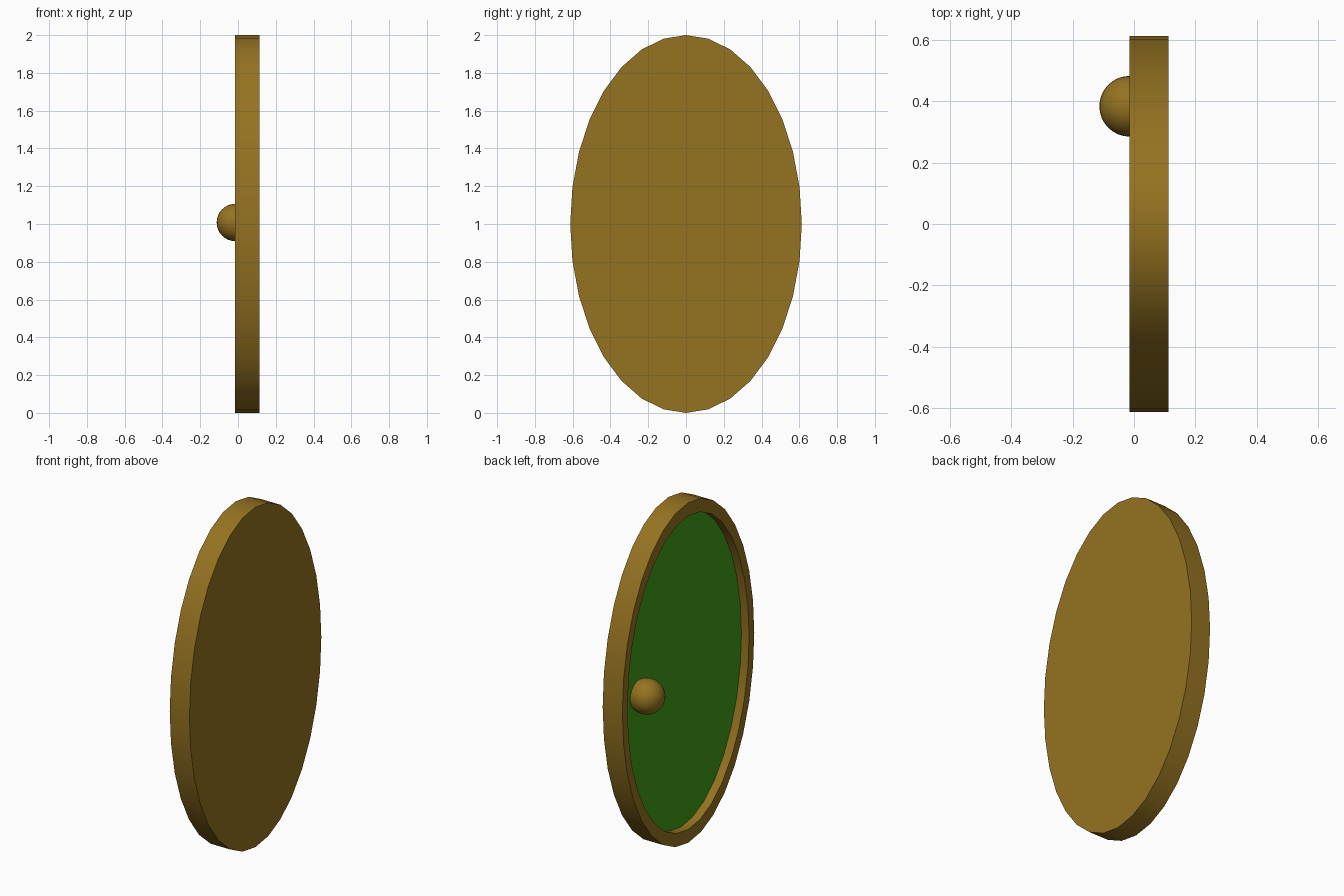
import bpy, bmesh, math

if "Cube" in bpy.data.objects:
    bpy.data.objects.remove(bpy.data.objects["Cube"])

SIDES = 32
RY, RZ, CZ = 0.613, 1.0, 1.0
X_BACK, X_PANEL, X_FRONT = -0.015, 0.035, 0.113
INNER = 0.922


def material(name, color):
    m = bpy.data.materials.new(name)
    m.diffuse_color = (*color, 1)
    m.use_nodes = True
    m.node_tree.nodes["Principled BSDF"].inputs["Base Color"].default_value = m.diffuse_color
    return m


wood = material("golden_wood", (0.30, 0.17, 0.015))
green = material("green_paint", (0.05, 0.35, 0.008))


def ring(bm, x, s):
    angles = [2 * math.pi * i / SIDES for i in range(SIDES)]
    return [bm.verts.new((x, s * RY * math.cos(a), CZ + s * RZ * math.sin(a)))
            for a in angles]


def finish(name, bm, mat):
    bmesh.ops.recalc_face_normals(bm, faces=bm.faces)
    mesh = bpy.data.meshes.new(name)
    bm.to_mesh(mesh)
    bm.free()
    mesh.materials.append(mat)
    obj = bpy.data.objects.new(name, mesh)
    bpy.context.collection.objects.link(obj)
    bpy.ops.object.select_all(action='DESELECT')
    obj.select_set(True)
    bpy.context.view_layer.objects.active = obj
    bpy.ops.object.shade_smooth_by_angle(angle=math.radians(35))
    return obj


# Oval door: solid front, rim and recessed back, panel face in green
bm = bmesh.new()
loops = [ring(bm, X_FRONT, 1), ring(bm, X_BACK, 1),
         ring(bm, X_BACK, INNER), ring(bm, X_PANEL, INNER)]
for a, b in zip(loops, loops[1:]):
    for i in range(SIDES):
        j = (i + 1) % SIDES
        bm.faces.new((a[i], a[j], b[j], b[i]))
bm.faces.new(loops[0])
panel = bm.faces.new(loops[-1])
panel.material_index = 1
door = finish("oval_door", bm, wood)
door.data.materials.append(green)

# Round door knob
bm = bmesh.new()
bmesh.ops.create_uvsphere(bm, u_segments=32, v_segments=16, radius=0.099)
bmesh.ops.translate(bm, verts=bm.verts, vec=(-0.014, 0.384, 1.008))
finish("door_knob", bm, wood)
